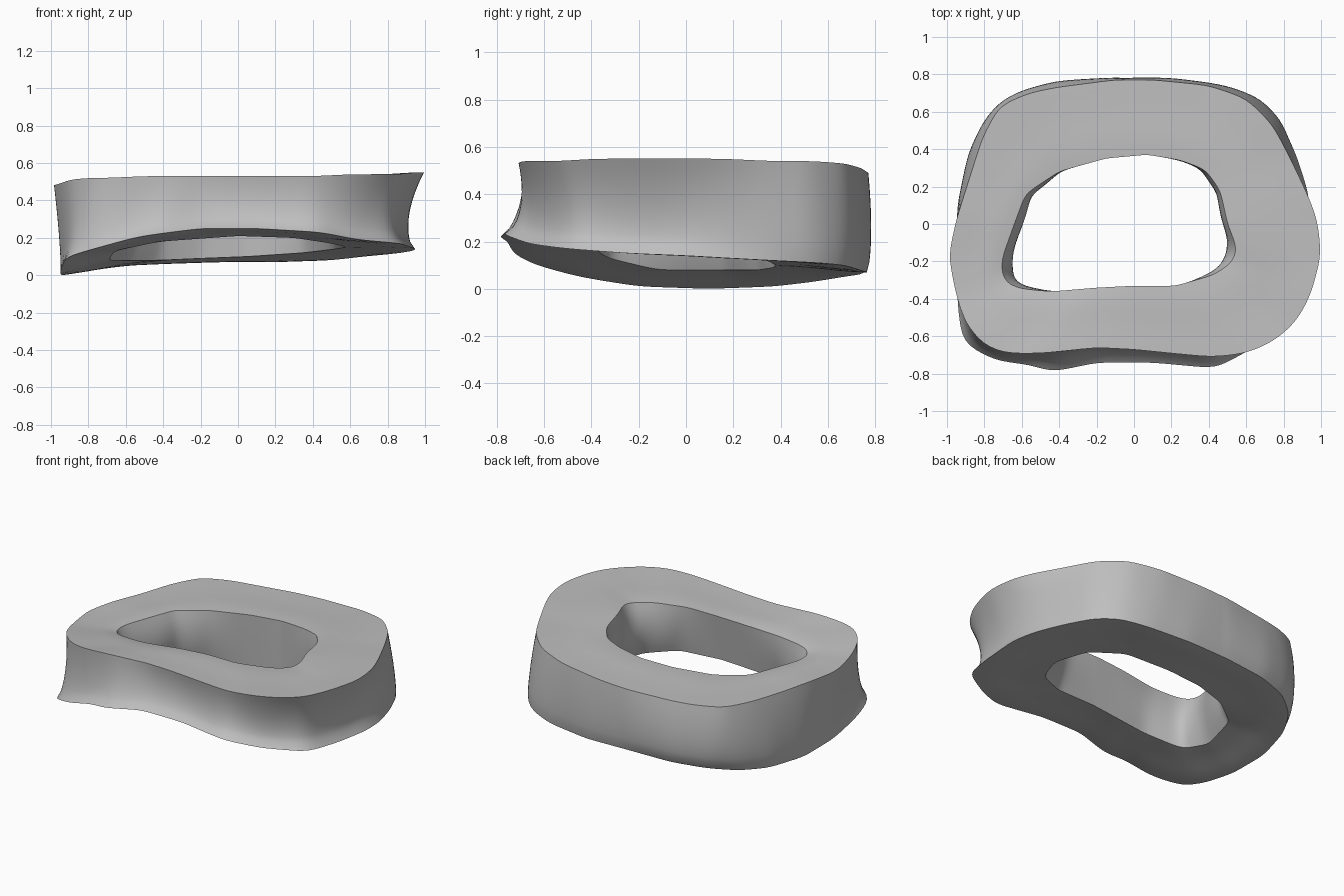
import bpy
import math
from mathutils import Vector

# Remove the default cube
cube = bpy.data.objects.get("Cube")
if cube:
    bpy.data.objects.remove(cube, do_unlink=True)

SEGMENTS = 180
CENTRE = Vector((-0.05, 0.0, 0.0))

# Rim outlines as (x, y, z) control points, counter-clockwise from the left side
top_outer = [
    (1, -.17, .55), (.98, .02, .55), (.93, .15, .55), (.83, .36, .54), (.74, .53, .54),
    (.6, .67, .53), (.4, .74, .51), (.1, .77, .49), (-.1, .77, .48), (-.41, .73, .47),
    (-.56, .7, .47), (-.72, .63, .47), (-.81, .46, .47), (-.88, .24, .47),
    (-.95, .02, .48), (-.99, -.17, .48), (-.95, -.38, .49),
    (-.9, -.53, .51), (-.81, -.64, .52), (-.7, -.69, .52), (-.5, -.69, .53),
    (-.2, -.66, .53), (0, -.67, .53), (.2, -.69, .53), (.42, -.71, .53), (.6, -.69, .54),
    (.74, -.63, .54), (.86, -.53, .54), (.94, -.39, .55)]
bottom_outer = [
    (.95, 0, .14), (.93, .17, .13), (.87, .36, .12), (.78, .56, .11), (.67, .67, .1),
    (.5, .73, .08), (.2, .765, .07), (-.1, .755, .07), (-.4, .73, .06), (-.62, .66, .05),
    (-.77, .54, .03), (-.87, .37, .01), (-.94, .1, 0), (-.95, -.2, .01),
    (-.94, -.45, .05), (-.915, -.635, .1), (-.74, -.73, .15), (-.56, -.75, .2),
    (-.44, -.79, .22), (-.2, -.74, .25), (.1, -.74, .25), (.44, -.77, .23),
    (.64, -.66, .19), (.87, -.51, .17), (.92, -.25, .15)]
top_inner = [
    (.55, -.13, .53), (.5, 0, .53), (.46, .18, .52), (.38, .29, .51), (.25, .34, .5),
    (.07, .37, .49), (-.15, .35, .48), (-.4, .28, .47), (-.58, .16, .47),
    (-.65, -.03, .47), (-.71, -.2, .47), (-.7, -.3, .47), (-.64, -.34, .48),
    (-.45, -.36, .49), (-.2, -.34, .51), (0, -.33, .52), (.22, -.33, .52),
    (.43, -.27, .52), (.53, -.2, .52)]
bottom_inner = [
    (.58, -.05, .15), (.52, .18, .14), (.35, .34, .12), (.05, .38, .1), (-.2, .37, .09),
    (-.42, .31, .08), (-.61, .17, .08), (-.69, -.12, .08), (-.66, -.33, .13),
    (-.42, -.4, .18), (0, -.38, .21), (.3, -.36, .2), (.5, -.25, .17)]


def resample(points):
    """Where rays from the centre at even angles meet the closed outline."""
    spokes = [Vector(p) - CENTRE for p in points]
    keys = sorted((math.atan2(v.y, v.x) % math.tau, v) for v in spokes)
    first, last = keys[0], keys[-1]
    keys = [(last[0] - math.tau, last[1])] + keys + [(first[0] + math.tau, first[1])]
    result = []
    for s in range(SEGMENTS):
        angle = math.tau * s / SEGMENTS
        i = max(n for n, k in enumerate(keys) if k[0] <= angle)
        (a0, p0), (a1, p1) = keys[i:i + 2]
        w0 = p0.xy.length * math.sin(angle - a0)
        w1 = p1.xy.length * math.sin(a1 - angle)
        p = p0.lerp(p1, w0 / (w0 + w1))
        result.append(Vector((p.xy.length, p.z)))
    # Soften the kinks a little
    for _ in range(4):
        result = [(result[s - 1] + result[s] * 2 + result[(s + 1) % SEGMENTS]) / 4
                  for s in range(SEGMENTS)]
    return result


def outer_bow(angle):
    """Outer wall is hollow at the front and left side, full at the back."""
    c, s = math.cos(angle), math.sin(angle)
    side = max(c, 0) ** 2 * max(0, 1 - 2 * max(s, 0))
    corner = max(-2 * c * s, 0) * (s > 0)
    return 0.018 * max(s, 0) + 0.025 * corner - 0.042 * max(-s, 0) - 0.048 * side


def inner_bow(angle):
    """Inner wall swells into the opening at both sides."""
    return -0.055 * math.cos(angle) ** 4


def flat(angle):
    return 0.0


def loft(start, end, steps, bow, groove=0.0, skew=1.0):
    """Rings from start up to, but not including, end."""
    rings = []
    for k in range(steps):
        t = k / steps
        u = t ** skew
        ring = []
        for s in range(SEGMENTS):
            angle = math.tau * s / SEGMENTS
            r, z = start[s].lerp(end[s], t)
            r += bow(angle) * 4 * u * (1 - u)
            z += groove * math.sin(math.tau * t) * t
            ring.append((CENTRE.x + r * math.cos(angle),
                         CENTRE.y + r * math.sin(angle), z))
        rings.append(ring)
    return rings


# Closed band: outer wall, top face, inner wall, bottom face
to, bo, ti, bi = map(resample, (top_outer, bottom_outer, top_inner, bottom_inner))
rings = (loft(bo, to, 10, outer_bow, skew=0.7) + loft(to, ti, 8, flat, -0.004)
         + loft(ti, bi, 8, inner_bow) + loft(bi, bo, 8, flat, 0.004))
verts = [p for ring in rings for p in ring]
faces = []
for i in range(len(rings)):
    a, b = i * SEGMENTS, (i + 1) % len(rings) * SEGMENTS
    for s in range(SEGMENTS):
        n = (s + 1) % SEGMENTS
        faces.append((a + s, a + n, b + n, b + s))

mesh = bpy.data.meshes.new("ring_body")
mesh.from_pydata(verts, [], faces)
mesh.update()
body = bpy.data.objects.new("ring_body", mesh)
bpy.context.collection.objects.link(body)

# Plain grey surface
grey = bpy.data.materials.new("plain_grey")
grey.use_nodes = True
colour = (0.52, 0.52, 0.52, 1.0)
grey.diffuse_color = colour
grey.node_tree.nodes["Principled BSDF"].inputs["Base Color"].default_value = colour
mesh.materials.append(grey)

# Smooth walls with crisp rims
bpy.ops.object.select_all(action="DESELECT")
body.select_set(True)
bpy.context.view_layer.objects.active = body
bpy.ops.object.shade_smooth_by_angle(angle=math.radians(35))
